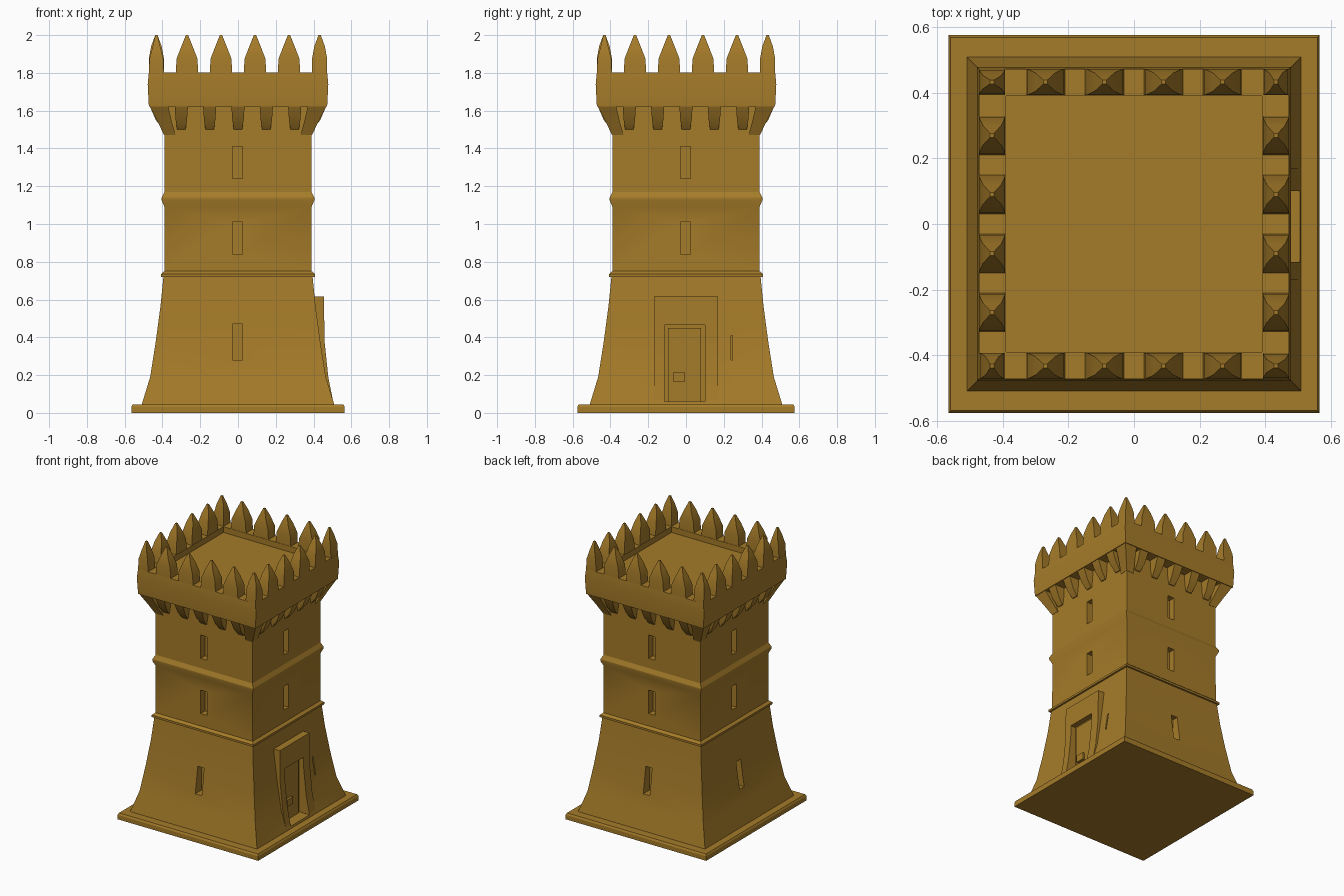
import bpy, bmesh, math
from mathutils import Matrix, Vector

if "Cube" in bpy.data.objects:
    bpy.data.objects.remove(bpy.data.objects["Cube"])

gold = bpy.data.materials.new("golden brown stone")
gold.diffuse_color = (0.376, 0.198, 0.022, 1)
gold.use_nodes = True
gold.node_tree.nodes["Principled BSDF"].inputs["Base Color"].default_value = gold.diffuse_color


def finish(name, bm):
    bmesh.ops.recalc_face_normals(bm, faces=bm.faces[:])
    me = bpy.data.meshes.new(name)
    bm.to_mesh(me)
    bm.free()
    me.materials.append(gold)
    ob = bpy.data.objects.new(name, me)
    bpy.context.scene.collection.objects.link(ob)
    return ob


def loft(bm, rings, m=Matrix()):
    """Stack of rectangles (x0, x1, y0, y1, z), capped at both ends."""
    prev = None
    for i, (x0, x1, y0, y1, z) in enumerate(rings):
        cur = [bm.verts.new(m @ Vector(p)) for p in
               ((x0, y0, z), (x1, y0, z), (x1, y1, z), (x0, y1, z))]
        if prev:
            for k in range(4):
                bm.faces.new((prev[k], prev[(k + 1) % 4], cur[(k + 1) % 4], cur[k]))
        else:
            bm.faces.new(cur[::-1])
        prev = cur
    bm.faces.new(prev)


def box(bm, x0, x1, y0, y1, z0, z1, m=Matrix()):
    loft(bm, [(x0, x1, y0, y1, z0), (x0, x1, y0, y1, z1)], m)


def square(h, z):
    return (-h, h, -h, h, z)


def cut(ob, cutter):
    mod = ob.modifiers.new("cut", 'BOOLEAN')
    mod.operation = 'DIFFERENCE'
    mod.solver = 'EXACT'
    mod.object = cutter
    cutter.hide_render = True
    bpy.context.view_layer.objects.active = ob
    bpy.ops.object.modifier_apply(modifier=mod.name)


turns = [Matrix.Rotation(i * math.pi / 2, 4, 'Z') for i in range(4)]

# base slab
bm = bmesh.new()
loft(bm, [(-0.565, 0.565, -0.575, 0.575, 0), (-0.565, 0.565, -0.575, 0.575, 0.032),
          (-0.558, 0.558, -0.568, 0.568, 0.045)])
finish("base_slab", bm)

# tower wall: flared foot, two string courses, roof floor inside the parapet
bm = bmesh.new()
loft(bm, [square(h, z) for h, z in (
    (0.512, 0.03), (0.508, 0.05), (0.465, 0.19), (0.435, 0.38), (0.411, 0.56), (0.395, 0.72),
    (0.408, 0.72), (0.408, 0.735), (0.390, 0.75), (0.389, 1.09),
    (0.404, 1.125), (0.404, 1.14), (0.389, 1.17), (0.389, 1.64))])
wall = finish("tower_wall", bm)

# arrow slits on all four sides, the lowest one left out behind the door
bm = bmesh.new()
for i, t in enumerate(turns):
    for z0, z1, d in ((0.28, 0.47, 0.38), (0.84, 1.01, 0.34), (1.24, 1.41, 0.34)):
        if not (i == 1 and z0 < 0.5):
            box(bm, -0.028, 0.024, -0.6, -d, z0, z1, t)
box(bm, 0.40, 0.7, 0.237, 0.247, 0.28, 0.41)
slits = finish("slit_cutter", bm)
cut(wall, slits)

# door surround
bm = bmesh.new()
s = [(0.3, x, -0.17, 0.17, z) for x, z in ((0.508, 0.04), (0.478, 0.19), (0.458, 0.38), (0.455, 0.615))]
loft(bm, s)
surround = finish("door_surround", bm)

# doorway recess
bm = bmesh.new()
box(bm, 0.418, 0.8, -0.115, 0.10, 0.06, 0.465)
doorway = finish("doorway_cutter", bm)
cut(wall, doorway)
cut(surround, doorway)
for c in (slits, doorway):
    bpy.data.objects.remove(c)

# door leaf and latch
bm = bmesh.new()
box(bm, 0.40, 0.428, -0.095, 0.08, 0.06, 0.45)
finish("door", bm)
bm = bmesh.new()
box(bm, 0.42, 0.445, -0.07, -0.005, 0.165, 0.215)
finish("door_latch", bm)

# parapet ring with the roof deck
bm = bmesh.new()
loft(bm, [square(h, z) for h, z in (
    (0.388, 1.622), (0.472, 1.622), (0.478, 1.74), (0.472, 1.802), (0.390, 1.802), (0.390, 1.76))])
finish("parapet", bm)

# corbels under the parapet
bm = bmesh.new()
for t in turns:
    for x in (-0.30, -0.15, 0.0, 0.15, 0.30):
        loft(bm, [(x - 0.022, x + 0.022, -0.395, -0.36, 1.50),
                  (x - 0.03, x + 0.03, -0.435, -0.36, 1.55),
                  (x - 0.035, x + 0.035, -0.468, -0.36, 1.625)], t)
    loft(bm, [(0.33, 0.391, -0.391, -0.33, 1.47),
              (0.35, 0.425, -0.425, -0.35, 1.54),
              (0.37, 0.469, -0.469, -0.37, 1.625)], t)
finish("corbels", bm)

# pointed merlons, corner one plus four per side
bm = bmesh.new()
for t in turns:
    for x, w in ((-0.432, 0.04), (-0.27, 0.06), (-0.09, 0.06), (0.09, 0.06), (0.27, 0.06)):
        y = -0.432
        loft(bm, [(x - a, x + a, y - b, y + b, z) for a, b, z in (
            (w, 0.040, 1.79), (w * 0.92, 0.040, 1.875), (w * 0.5, 0.028, 1.94), (0.006, 0.006, 2.0))], t)
finish("merlons", bm)

for ob in bpy.context.scene.objects:
    ob.select_set(True)
    bpy.context.view_layer.objects.active = ob
bpy.ops.object.shade_smooth_by_angle(angle=math.radians(25))
